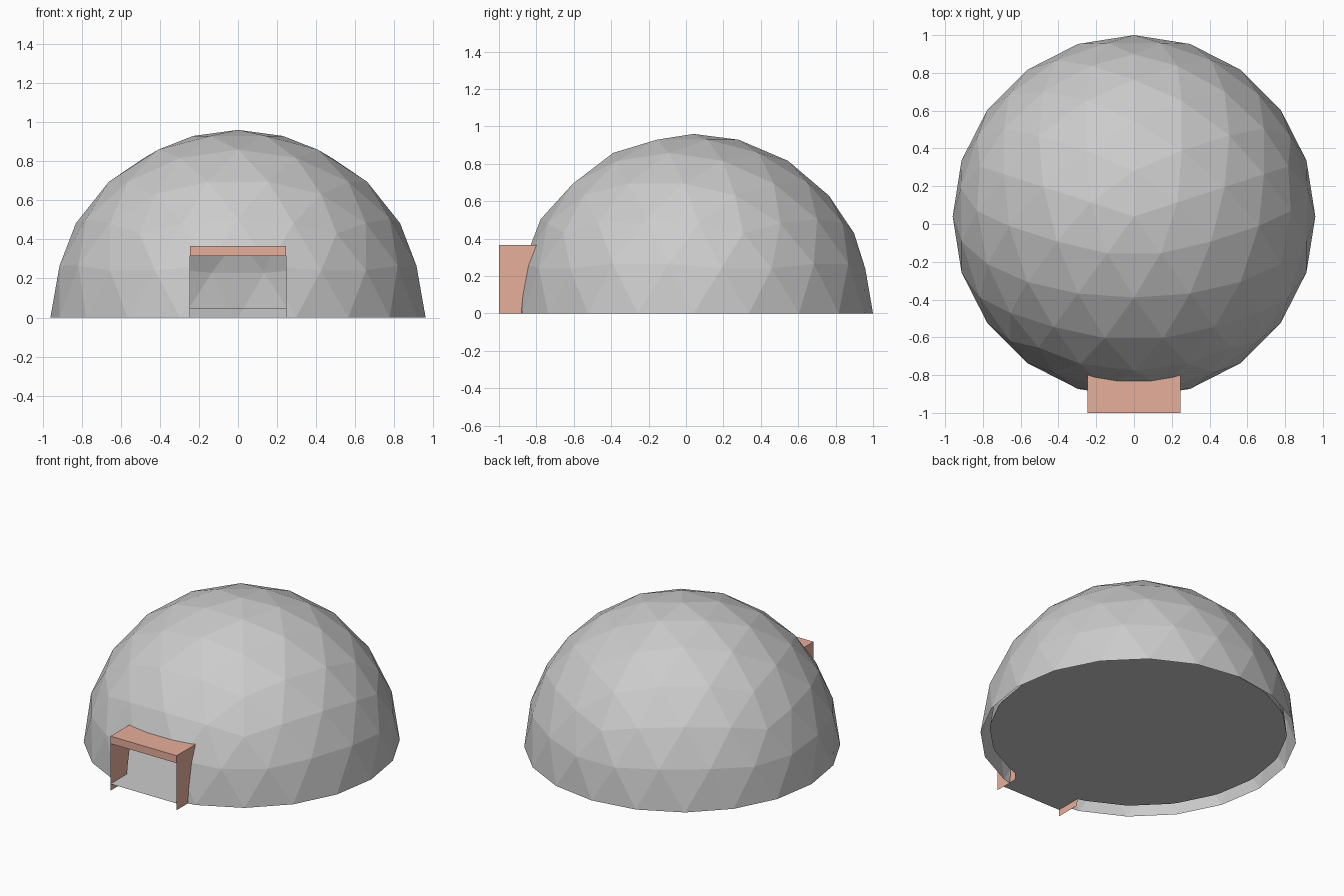
import bpy, bmesh, math
from mathutils import Vector, Matrix
from mathutils.bvhtree import BVHTree

if "Cube" in bpy.data.objects:
    bpy.data.objects.remove(bpy.data.objects["Cube"])

CY, HALF, TOP, UNDER, FLOOR, FRONT = 0.04, 0.245, 0.365, 0.315, 0.045, -1.0


def add_object(name, bm, mat=None):
    mesh = bpy.data.meshes.new(name)
    bm.to_mesh(mesh)
    bm.free()
    obj = bpy.data.objects.new(name, mesh)
    bpy.context.collection.objects.link(obj)
    if mat:
        mesh.materials.append(mat)
    return obj


def cut(bm, faces, co, no, clear=False):
    geom = set(faces)
    for f in faces:
        geom.update(f.edges)
        geom.update(f.verts)
    return bmesh.ops.bisect_plane(bm, geom=list(geom), dist=1e-4, plane_co=co,
                                  plane_no=no, clear_inner=clear)


def dome(radius, base):
    # geodesic half sphere above the base height
    bm = bmesh.new()
    bmesh.ops.create_icosphere(bm, subdivisions=3, radius=radius)
    bmesh.ops.transform(bm, verts=bm.verts, matrix=Matrix.Translation((0, CY, 0))
                        @ Matrix.Rotation(math.pi / 2, 4, 'Z'))
    cut(bm, bm.faces[:], (0, 0, base), (0, 0, 1), True)
    return bm


def open_doorway(bm):
    def near():
        return [f for f in bm.faces if f.calc_center_median().y < -0.6]
    for co, no in (((HALF, 0, 0), (1, 0, 0)), ((-HALF, 0, 0), (1, 0, 0)),
                   ((0, 0, UNDER), (0, 0, 1))):
        cut(bm, near(), co, no)
    hole = [f for f in near() if abs(f.calc_center_median().x) < HALF
            and f.calc_center_median().z < UNDER]
    bmesh.ops.delete(bm, geom=hole, context='FACES')


# Outer and inner dome shells
outer, inner = dome(0.96, 0), dome(0.91, 0)
outer_tree, inner_tree = BVHTree.FromBMesh(outer), BVHTree.FromBMesh(inner)
inner.free()
inner = dome(0.91, FLOOR)
rim = sorted((v.co.copy() for v in inner.verts if abs(v.co.z - FLOOR) < 1e-3),
             key=lambda c: math.atan2(c.y - CY, c.x))
open_doorway(outer)
open_doorway(inner)
add_object("outer_dome", outer)
add_object("inner_dome", inner)


def hit(tree, x, z):
    return tree.ray_cast(Vector((x, -2, max(z, 0.002))), Vector((0, 1, 0)))[0].y


# Raised floor with a sill running out through the doorway
bm = bmesh.new()
bm.faces.new([bm.verts.new(c) for c in rim])
back = hit(inner_tree, HALF, FLOOR)
apex = hit(inner_tree, 0, FLOOR)
bm.faces.new([bm.verts.new((x, y, FLOOR)) for x, y in
              ((-HALF, FRONT), (HALF, FRONT), (HALF, back), (0, apex), (-HALF, back))])
add_object("floor", bm)

# Entrance canopy: header and thin side panels meeting the dome
clay = bpy.data.materials.new("clay")
clay.diffuse_color = (0.8, 0.43, 0.33, 1)
clay.use_nodes = True
clay.node_tree.nodes["Principled BSDF"].inputs["Base Color"].default_value = clay.diffuse_color
xs = (-HALF, 0, HALF)


def slab(bm, z, tree):
    pts = [(-HALF, FRONT, z), (HALF, FRONT, z)]
    pts += [(x, hit(tree, x, z), z) for x in reversed(xs)]
    bm.faces.new([bm.verts.new(p) for p in pts])


bm = bmesh.new()
slab(bm, TOP, outer_tree)
slab(bm, UNDER, inner_tree)
bm.faces.new([bm.verts.new(p) for p in ((-HALF, FRONT, UNDER), (HALF, FRONT, UNDER),
                                        (HALF, FRONT, TOP), (-HALF, FRONT, TOP))])
add_object("canopy_header", bm, clay)

for side, name in ((-1, "left_panel"), (1, "right_panel")):
    x = side * HALF
    bm = bmesh.new()
    pts = [(x, FRONT, TOP), (x, FRONT, 0)]
    pts += [(x, hit(inner_tree, x, z), z) for z in (0, 0.1, 0.2, UNDER)]
    pts.append((x, hit(outer_tree, x, TOP), TOP))
    bm.faces.new([bm.verts.new(p) for p in pts])
    add_object(name, bm, clay)
